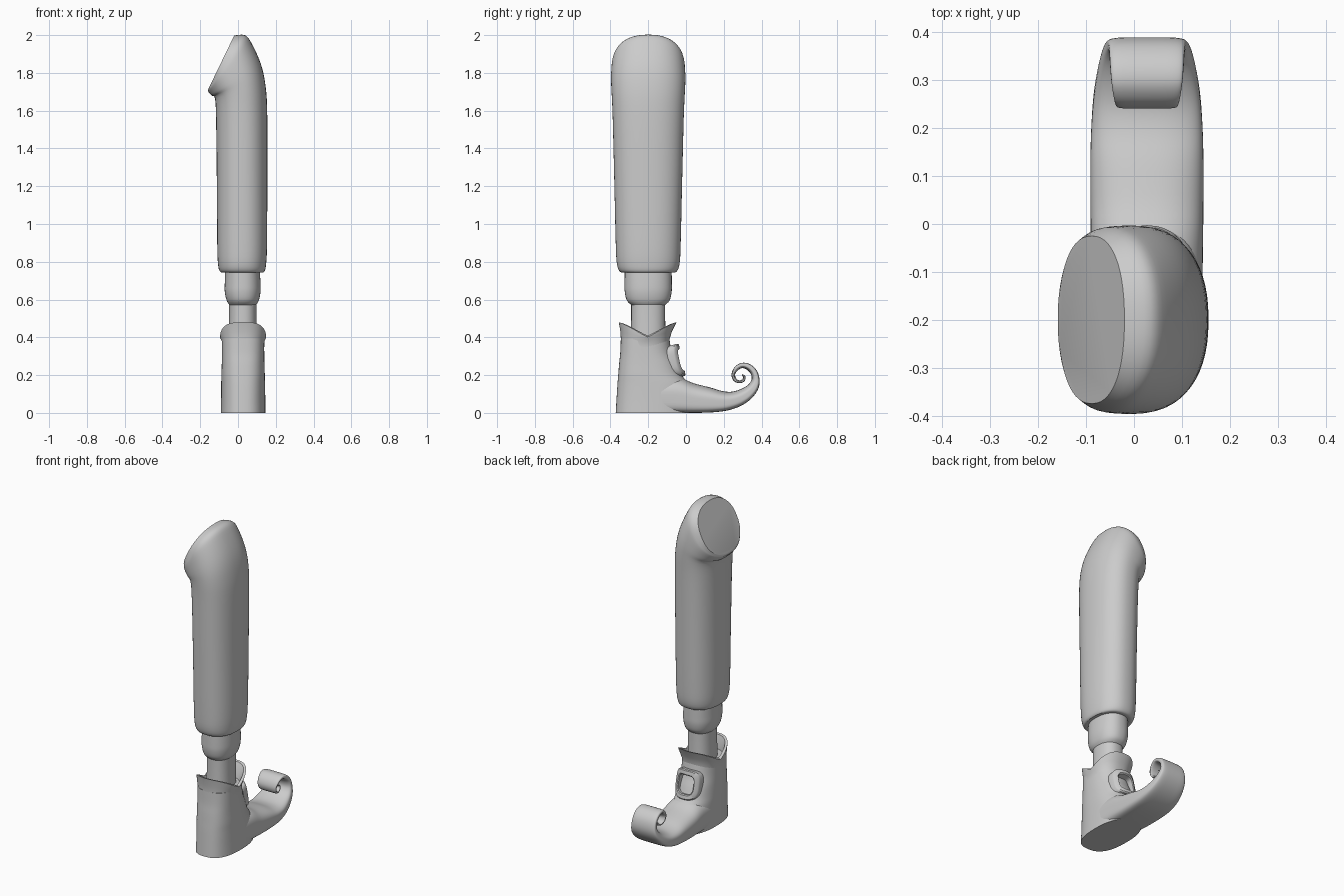
import bpy, bmesh, math

if "Cube" in bpy.data.objects:
    bpy.data.objects.remove(bpy.data.objects["Cube"])

CX, CY = 0.027, -0.2      # leg axis


def spow(v, p):
    return math.copysign(abs(v) ** p, v)


def finish(name, bm, angle=40):
    bmesh.ops.recalc_face_normals(bm, faces=bm.faces)
    me = bpy.data.meshes.new(name)
    bm.to_mesh(me)
    bm.free()
    ob = bpy.data.objects.new(name, me)
    bpy.context.collection.objects.link(ob)
    bpy.ops.object.select_all(action='DESELECT')
    ob.select_set(True)
    bpy.context.view_layer.objects.active = ob
    bpy.ops.object.shade_smooth_by_angle(angle=math.radians(angle))
    return ob


def refine(rows, k):
    """Catmull-Rom interpolation between section rows."""
    out = []
    for i in range(len(rows) - 1):
        p0, p1, p2, p3 = (rows[max(i - 1, 0)], rows[i], rows[i + 1],
                          rows[min(i + 2, len(rows) - 1)])
        for j in range(k):
            t = j / k
            out.append([0.5 * (2 * b + (c - a) * t + (2 * a - 5 * b + 4 * c - d) * t * t
                               + (3 * b - a - 3 * c + d) * t ** 3)
                        for a, b, c, d in zip(p0, p1, p2, p3)])
    return out + [rows[-1]]


def skin(bm, rings, caps=True, loop=False):
    vs = [[bm.verts.new(p) for p in r] for r in rings]
    n = len(rings[0])
    pairs = list(zip(vs, vs[1:])) + ([(vs[-1], vs[0])] if loop else [])
    for a, b in pairs:
        for i in range(n):
            j = (i + 1) % n
            bm.faces.new((a[i], a[j], b[j], b[i]))
    if caps:
        bm.faces.new(vs[0])
        bm.faces.new(vs[-1])


def loft(name, rows, axis, k=4, n0=2.3, n1=2.3, seg=56, angle=40):
    """Row = start (a, z), end (a, z), half width; a runs along the named axis."""
    rings = []
    for a0, z0, a1, z1, hw in refine(rows, k):
        ring = []
        for i in range(seg):
            t = 2 * math.pi * i / seg
            n = n1 if math.cos(t) > 0 else n0
            c, s = spow(math.cos(t), 2 / n), hw * spow(math.sin(t), 2 / n)
            a = (a0 + a1) / 2 + c * (a1 - a0) / 2
            z = (z0 + z1) / 2 + c * (z1 - z0) / 2
            ring.append((a, CY + s, z) if axis == 'x' else (CX + s, a, z))
        rings.append(ring)
    bm = bmesh.new()
    skin(bm, rings)
    return finish(name, bm, angle)


# Thigh, its sections tilting towards the slanted flat hip face
loft("thigh", [
    (-0.07, .745, .12, .745, .125), (-.095, .748, .14, .748, .15),
    (-.106, .79, .149, .79, .166), (-.110, .9, .154, .9, .172),
    (-.112, 1.2, .155, 1.2, .179), (-.116, 1.55, .155, 1.57, .188),
    (-.122, 1.665, .146, 1.73, .194), (-.14, 1.68, .12, 1.85, .197),
    (-.157, 1.70, .07, 1.96, .194), (-.159, 1.705, .035, 2.0, .187),
    (-.157, 1.715, -.02, 1.998, .175)], 'x', angle=30)

# Knee bulge and ankle
loft("knee", [
    (-.068, .76, .115, .76, .124), (-.07, .69, .119, .69, .125),
    (-.07, .64, .119, .64, .124), (-.06, .595, .11, .595, .113),
    (-.045, .57, .095, .57, .088)], 'x')
loft("ankle", [
    (-.047, .60, .098, .60, .09), (-.047, .5, .098, .5, .09),
    (-.05, .36, .10, .36, .092)], 'x')

# Boot shaft and heel
loft("boot_shaft", [
    (-.372, 0, .04, 0, .118), (-.368, .07, .04, .07, .117),
    (-.363, .15, .015, .15, .116), (-.359, .20, -.022, .20, .115),
    (-.354, .26, -.048, .26, .113), (-.348, .32, -.075, .32, .112),
    (-.345, .395, -.088, .395, .112)], 'y', n0=2.6, n1=2.3)

# Foot running into a rolled toe
loft("curled_toe", [
    (-.2, 0, -.2, .19, .115), (-.05, 0, -.05, .19, .117),
    (.04, 0, .04, .157, .118), (.14, .003, .13, .134, .118),
    (.22, .013, .19, .116, .116), (.29, .037, .24, .112, .111),
    (.345, .075, .288, .125, .102), (.38, .122, .328, .148, .092),
    (.39, .170, .347, .176, .083), (.376, .222, .343, .206, .079),
    (.34, .257, .323, .228, .077), (.295, .265, .297, .237, .074),
    (.258, .243, .273, .224, .069), (.241, .206, .260, .202, .064),
    (.25, .172, .267, .181, .059), (.28, .157, .283, .172, .054),
    (.309, .167, .297, .177, .050), (.315, .192, .303, .189, .047),
    (.298, .206, .295, .196, .044)], 'y', n0=5, n1=2.4)

# Flared cuff with front and back points and a notch on each side
SEG = 96


def cuff_ring(ry, rx, yc, h0, drop):
    ring = []
    for i in range(SEG):
        t = 2 * math.pi * i / SEG
        c, s = spow(math.cos(t), .85), spow(math.sin(t), .85)
        z = h0 - drop * (1 - abs(math.cos(t))) ** 1.3
        ring.append((CX + rx * s, yc + ry * c, z))
    return ring


bm = bmesh.new()
skin(bm, [cuff_ring(.129, .112, -.217, .35, 0),
          cuff_ring(.129, .113, -.216, .39, .01),
          cuff_ring(.136, .121, -.211, .43, .035),
          cuff_ring(.153, .122, -.203, .480, .078),
          cuff_ring(.140, .108, -.203, .476, .066),
          cuff_ring(.115, .098, -.210, .42, .03),
          cuff_ring(.110, .092, -.215, .36, 0)], caps=False, loop=True)
finish("boot_cuff", bm, 35)

# Rounded square buckle bent round the front of the ankle
bm = bmesh.new()
rings = []
for i in range(64):
    t = 2 * math.pi * i / 64
    c, s = spow(math.cos(t), .55), spow(math.sin(t), .55)
    ring = []
    for f, d in ((1, -.04), (1, -.006), (.94, 0), (.70, 0), (.64, -.006), (.64, -.04)):
        u, v = .08 * f * c, .085 * f * s
        ring.append((CX + u, -.02 - .22 * v - 5 * u * u + d, .282 + v + .25 * d))
    rings.append(ring)
skin(bm, rings, caps=False, loop=True)
finish("buckle", bm, 35)
